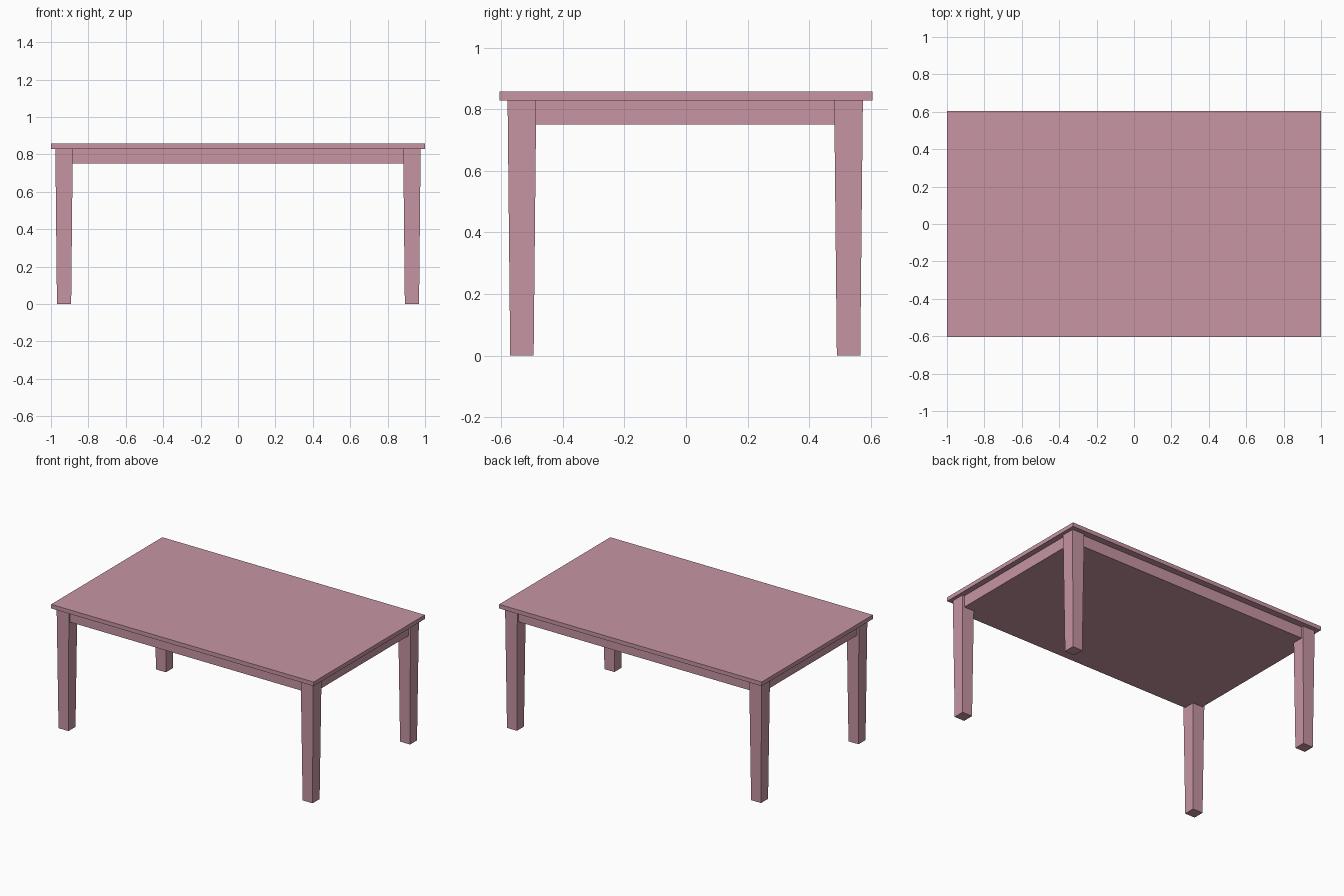
import bpy, bmesh

if "Cube" in bpy.data.objects:
    bpy.data.objects.remove(bpy.data.objects["Cube"])

wood = bpy.data.materials.new("rose_paint")
wood.diffuse_color = (0.57, 0.30, 0.37, 1.0)
wood.use_nodes = True
wood.node_tree.nodes["Principled BSDF"].inputs["Base Color"].default_value = wood.diffuse_color


def block(name, center, z0, z1, half_bottom, half_top):
    """Box with a rectangular bottom and top that may differ in size (taper)."""
    bm = bmesh.new()
    bmesh.ops.create_cube(bm, size=2.0)
    for v in bm.verts:
        hx, hy = half_top if v.co.z > 0 else half_bottom
        v.co = (center[0] + v.co.x * hx,
                center[1] + v.co.y * hy,
                z1 if v.co.z > 0 else z0)
    mesh = bpy.data.meshes.new(name)
    bm.to_mesh(mesh)
    bm.free()
    mesh.materials.append(wood)
    obj = bpy.data.objects.new(name, mesh)
    bpy.context.collection.objects.link(obj)
    return obj


UNDER = 0.829     # underside of the top
SHIFT = -0.0025   # the base sits very slightly forward

# Table top
block("table_top", (0, 0), UNDER, 0.857, (1.0, 0.605), (1.0, 0.605))

# Closed apron, set back a little from the outer leg faces
block("apron", (0, SHIFT), 0.75, UNDER, (0.961, 0.562), (0.961, 0.562))

# Four legs tapering towards the floor
for y_name, sy in (("front", -1), ("back", 1)):
    for x_name, sx in (("left", -1), ("right", 1)):
        block(f"{y_name}_{x_name}_leg", (sx * 0.93, sy * 0.53 + SHIFT),
              0.0, UNDER, (0.038, 0.038), (0.0465, 0.0465))
